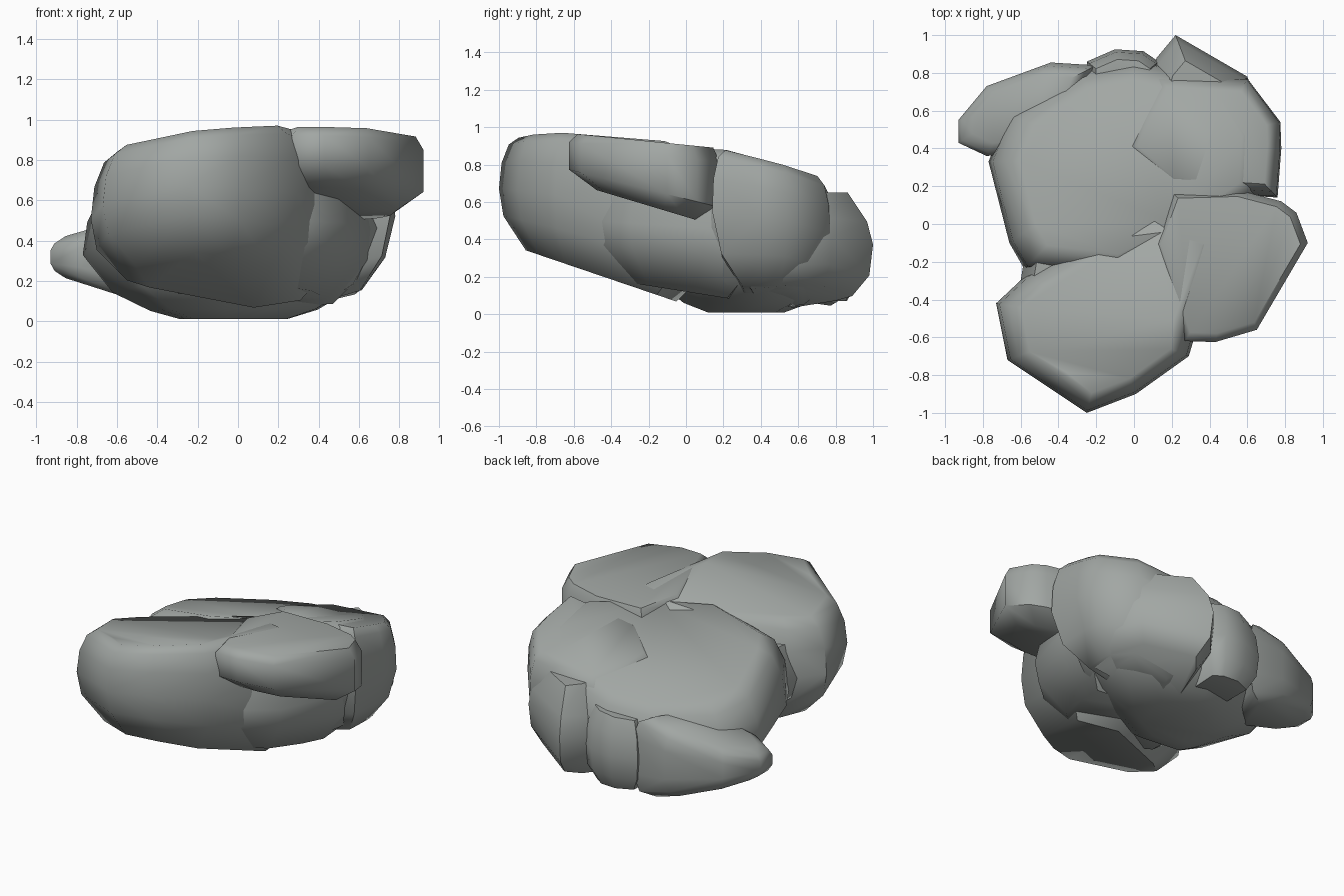
import bpy, bmesh, math

if "Cube" in bpy.data.objects:
    bpy.data.objects.remove(bpy.data.objects["Cube"])

stone = bpy.data.materials.new("grey_stone")
stone.diffuse_color = (.36, .385, .37, 1)
stone.use_nodes = True
stone.node_tree.nodes["Principled BSDF"].inputs["Base Color"].default_value = stone.diffuse_color


def plane(p, x, y):
    return p[0] + p[1] * x + p[2] * y


def lump(name, outline, top, bottom, profile):
    """Faceted boulder: plan outline swept between two tilted planes.
    profile = (height fraction, outline scale) rings, planes = z + ax + by."""
    cx = sum(p[0] for p in outline) / len(outline)
    cy = sum(p[1] for p in outline) / len(outline)
    bm = bmesh.new()
    for t, s in profile:
        for px, py in outline:
            x, y = cx + (px - cx) * s, cy + (py - cy) * s
            lo = max(0.0, plane(bottom, x, y))
            hi = plane(top, x, y)
            bm.verts.new((x, y, lo + (hi - lo) * t))
    res = bmesh.ops.convex_hull(bm, input=bm.verts)
    junk = {g for g in res["geom_interior"] + res["geom_unused"]
            if isinstance(g, bmesh.types.BMVert)}
    bmesh.ops.delete(bm, geom=list(junk), context='VERTS')
    bmesh.ops.recalc_face_normals(bm, faces=bm.faces)
    me = bpy.data.meshes.new(name)
    bm.to_mesh(me)
    bm.free()
    me.materials.append(stone)
    ob = bpy.data.objects.new(name, me)
    bpy.context.collection.objects.link(ob)
    bpy.ops.object.select_all(action='DESELECT')
    ob.select_set(True)
    bpy.context.view_layer.objects.active = ob
    bpy.ops.object.shade_smooth_by_angle(angle=math.radians(55))
    return ob


# Large front left boulder, underside rising towards the front
lump("front_left_boulder",
     [(-.73, -.42), (-.67, -.72), (-.42, -.86), (-.25, -1.0), (.01, -.9),
      (.29, -.70), (.31, -.5), (.5, 0), (.17, .15), (-.57, -.27)],
     (.865, .13, -.12), (.05, 0, -.34),
     [(1, .78), (.93, .89), (.75, .97), (.5, 1), (.25, .95), (0, .7)])

# Overhanging front right slab
lump("front_right_slab",
     [(.27, -.62), (.43, -.625), (.65, -.56), (.92, -.10), (.86, .06),
      (.78, .12), (.55, .18), (.2, .17), (.1, -.1)],
     (.905, 0, -.1), (.52, 0, -.3),
     [(1, .9), (.82, 1), (.25, 1), (0, .68)])

# Core rock under the two front boulders
lump("core_rock",
     [(-.6, -.3), (-.1, -.6), (.3, -.5), (.52, -.3), (.65, .1), (.7, .4),
      (0, .5), (-.5, .3)],
     (.7, 0, 0), (.12, 0, -.16),
     [(1, .9), (.6, 1), (.35, .95), (0, .6)])

# Broad back body, its top tilted down to the back and left
lump("back_body",
     [(-.58, -.24), (-.66, -.1), (-.77, .33), (-.67, .58), (-.3, .82),
      (0, .88), (.4, .77), (.6, .74), (.74, .5), (.72, .18), (.3, -.1),
      (-.1, -.3)],
     (.855, .15, -.28), (.01, 0, 0),
     [(1, .78), (.93, .89), (.75, .97), (.5, 1), (.2, .8), (.06, .55),
      (0, .35)])

# Rounded boulder at the back right
lump("back_right_boulder",
     [(.57, .18), (.76, .14), (.78, .4), (.775, .54), (.60, .77), (.4, .77),
      (.1, .8), (-.1, .4), (.15, .18)],
     (.87, .09, -.26), (-.03, .3, 0),
     [(1, .78), (.93, .9), (.75, .98), (.5, 1), (.2, .85), (0, .5)])

# Lower bulge of that boulder, with a pointed corner at the back
lump("back_rock",
     [(.12, .88), (.22, 1.0), (.6, .78), (.7, .5), (.66, .25), (.3, .3),
      (0, .5)],
     (.65, 0, 0), (-.04, .25, .08),
     [(1, .66), (.72, .92), (.5, 1), (.2, .95), (0, .72)])

# Small rock wedged in the middle of the back
lump("back_middle_rock",
     [(-.25, .86), (-.1, .925), (.05, .915), (.13, .86), (.1, .35), (-.25, .35)],
     (.55, .1, 0), (.07, 0, 0),
     [(1, .75), (.8, .93), (.5, 1), (.2, .94), (0, .7)])

# Low knob jutting out at the back left
lump("back_left_knob",
     [(-.93, .55), (-.93, .43), (-.78, .36), (-.4, .4), (-.2, .84),
      (-.44, .855), (-.78, .73), (-.82, .65)],
     (.67, .29, 0), (-.06, -.32, 0),
     [(1, .72), (.88, .93), (.7, 1), (.3, 1), (.1, .92), (0, .72)])
